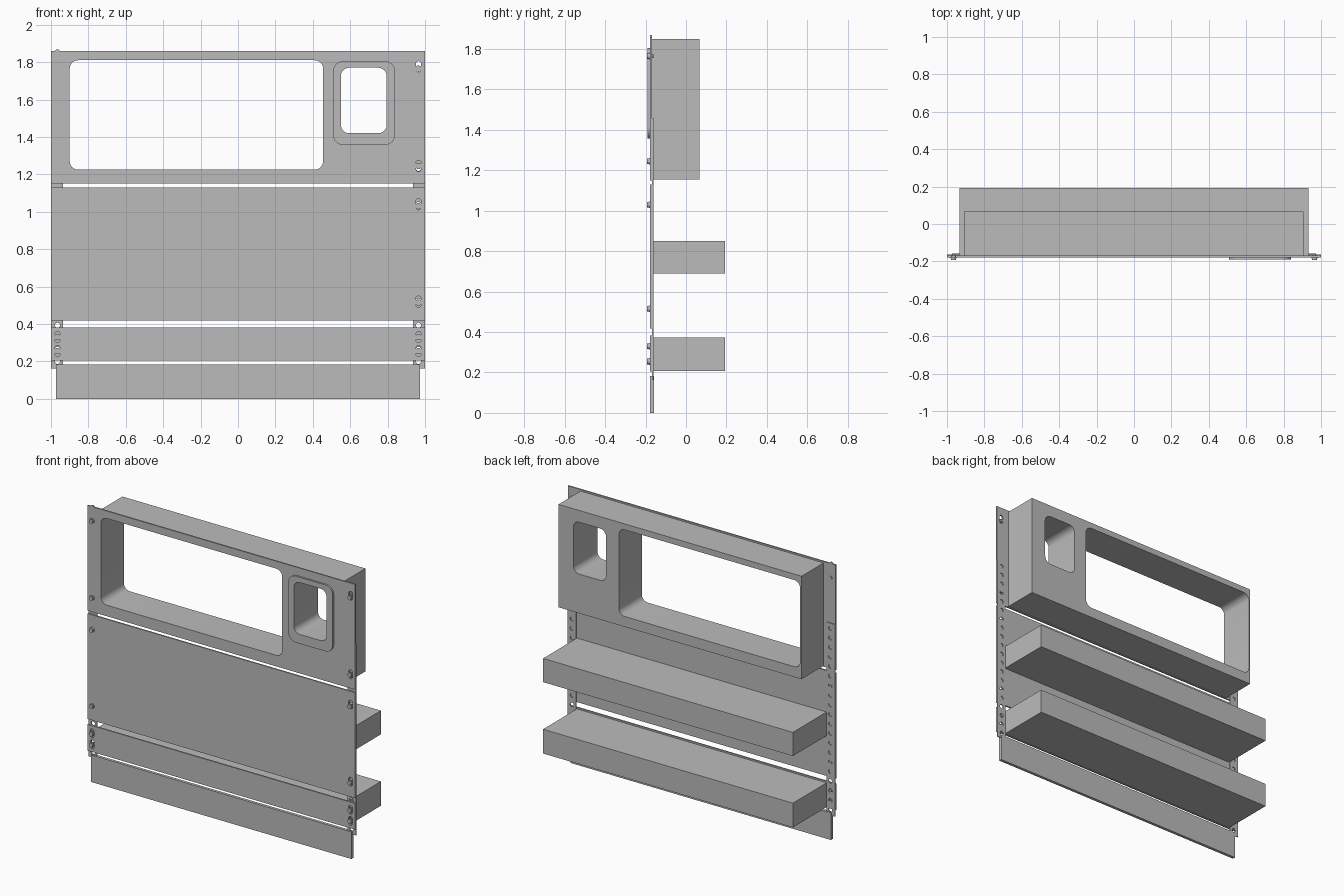
import bpy, bmesh
from math import pi, cos, sin

cube = bpy.data.objects.get("Cube")
if cube:
    bpy.data.objects.remove(cube, do_unlink=True)

grey = bpy.data.materials.new("plain_grey")
grey.use_nodes = True
GREY = (0.5, 0.5, 0.5, 1)
grey.diffuse_color = GREY
grey.node_tree.nodes["Principled BSDF"].inputs["Base Color"].default_value = GREY


def rect(x0, x1, z0, z1, r=0, steps=6):
    """Outline of a rectangle in the front plane, with optional round corners."""
    if r == 0:
        return [(x0, z0), (x1, z0), (x1, z1), (x0, z1)]
    corners = [(x1 - r, z1 - r), (x0 + r, z1 - r), (x0 + r, z0 + r), (x1 - r, z0 + r)]
    return [(cx + r * cos(a), cz + r * sin(a))
            for q, (cx, cz) in enumerate(corners)
            for a in [(q + i / steps) * pi / 2 for i in range(steps + 1)]]


def circle(x, z, r, n=16):
    return [(x + r * cos(2 * pi * i / n), z + r * sin(2 * pi * i / n)) for i in range(n)]


def slot(x, z):
    return rect(x - 0.014, x + 0.014, z - 0.03, z + 0.03, 0.0138, 4)


def plate(name, y0, y1, *outlines):
    """Extrude outlines from y0 to y1; outlines inside the first become holes."""
    curve = bpy.data.curves.new(name, "CURVE")
    curve.dimensions = "2D"
    curve.fill_mode = "BOTH"
    curve.extrude = (y1 - y0) / 2
    for pts in outlines:
        spline = curve.splines.new("POLY")
        spline.points.add(len(pts) - 1)
        for p, (x, z) in zip(spline.points, pts):
            p.co = (x, z, 0, 1)
        spline.use_cyclic_u = True
    obj = bpy.data.objects.new(name, curve)
    obj.rotation_euler.x = pi / 2
    obj.location.y = (y0 + y1) / 2
    bpy.context.collection.objects.link(obj)
    bpy.ops.object.select_all(action="DESELECT")
    obj.select_set(True)
    bpy.context.view_layer.objects.active = obj
    bpy.ops.object.convert(target="MESH")
    obj = bpy.context.object
    bm = bmesh.new()
    bm.from_mesh(obj.data)
    bmesh.ops.remove_doubles(bm, verts=bm.verts, dist=1e-5)
    bmesh.ops.recalc_face_normals(bm, faces=bm.faces)
    bm.to_mesh(obj.data)
    bm.free()
    obj.data.materials.clear()
    obj.data.materials.append(grey)
    bpy.ops.object.shade_smooth_by_angle()
    return obj


FRONT, BACK, RAIL_BACK = -0.178, -0.168, -0.162
SX = 0.965                      # screw column
screw_rows = [1.765, 1.245, 1.03, 0.515]
low_rows = [0.33, 0.255]

# Openings shared by the top panel and the box behind it
window = rect(-0.9, 0.455, 1.225, 1.81, 0.045)
port = rect(0.55, 0.795, 1.42, 1.77, 0.045)

# Front panels
plate("top_panel", FRONT, BACK, rect(-1, 1, 1.15, 1.86), window, port,
      slot(SX, 1.775), slot(SX, 1.245))
plate("middle_panel", FRONT, BACK, rect(-1, 1, 0.418, 1.13),
      slot(SX, 1.04), slot(SX, 0.52))
plate("lower_panel", FRONT, BACK, rect(-1, 1, 0.205, 0.382),
      *[slot(s * SX, z) for s in (-1, 1) for z in low_rows])
plate("kick_panel", FRONT, -0.158, rect(-0.972, 0.972, 0, 0.183))

# Raised frame around the small opening
plate("port_frame", -0.19, FRONT, rect(0.508, 0.84, 1.357, 1.805, 0.055), port)

# Deep parts behind the panels
plate("top_box", BACK, 0.067, rect(-0.91, 0.905, 1.155, 1.85), window, port)
plate("middle_shelf", BACK, 0.192, rect(-0.933, 0.933, 0.69, 0.85))
plate("lower_shelf", BACK, 0.192, rect(-0.933, 0.933, 0.208, 0.372))

# Perforated mounting rails
for side, s in (("left", 1), ("right", -1)):
    x0, x1 = sorted((s * 0.935, s))
    holes = [circle(s * SX, 0.2 + 0.0645 * i, 0.014, 12) for i in range(20)]
    plate(side + "_rail", BACK, RAIL_BACK, rect(x0, x1, 0.163, 1.46), *holes)

# Screws: washer, head and shank
for side, s in (("left", 1), ("right", -1)):
    for z in screw_rows + low_rows:
        plate(side + "_washer", -0.184, FRONT, circle(s * SX, z, 0.017))
        plate(side + "_screw_head", -0.192, -0.184, circle(s * SX, z, 0.0145))
        plate(side + "_screw_shank", FRONT, RAIL_BACK, circle(s * SX, z, 0.01, 12))

# Small locating pin on the top edge
plate("top_pin", FRONT, BACK, circle(-SX, 1.857, 0.012))
